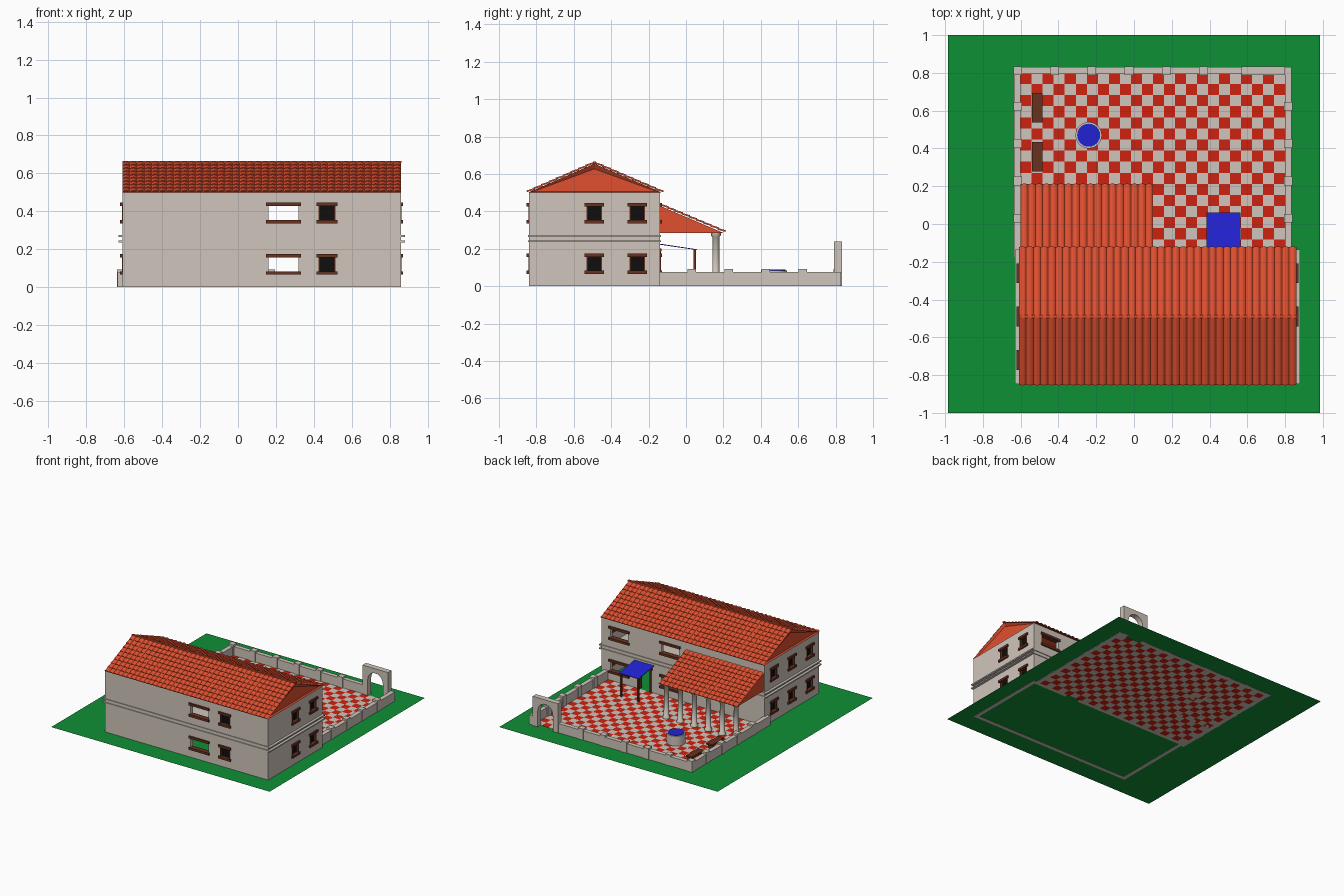
import bpy, bmesh, math
from mathutils import Vector

if "Cube" in bpy.data.objects:
    bpy.data.objects.remove(bpy.data.objects["Cube"])


def material(name, *rgb):
    lin = [((c / 255 + 0.055) / 1.055) ** 2.4 if c > 10 else c / 3300 for c in rgb]
    m = bpy.data.materials.new(name)
    m.use_nodes = True
    m.diffuse_color = (*lin, 1)
    m.node_tree.nodes["Principled BSDF"].inputs["Base Color"].default_value = (*lin, 1)
    return m


STONE = material("pale_stone", 208, 198, 188)
TILE = material("roof_terracotta", 224, 80, 48)
RED = material("floor_red", 206, 34, 16)
GREEN = material("lawn_green", 15, 144, 54)
BLUE = material("blue", 34, 34, 212)
WOOD = material("dark_wood", 104, 50, 32)
BLACK = material("window_black", 14, 14, 14)


def finish(bm, name, *mats):
    me = bpy.data.meshes.new(name)
    bm.to_mesh(me)
    bm.free()
    for m in mats:
        me.materials.append(m)
    ob = bpy.data.objects.new(name, me)
    bpy.context.collection.objects.link(ob)
    return ob


def add_box(bm, lo, hi):
    lo, hi = Vector(lo), Vector(hi)
    vs = bmesh.ops.create_cube(bm, size=1)["verts"]
    for v in vs:
        v.co = Vector([c * s for c, s in zip(v.co, hi - lo)]) + (lo + hi) / 2


def boxes(name, mat, spans):
    bm = bmesh.new()
    for lo, hi in spans:
        add_box(bm, lo, hi)
    return finish(bm, name, mat)


def prism(bm, pts, offset):
    """Extrude a closed outline along an offset."""
    f = bm.faces.new([bm.verts.new(p) for p in pts])
    ext = bmesh.ops.extrude_face_region(bm, geom=[f], use_keep_orig=True)["geom"]
    bmesh.ops.translate(bm, vec=offset, verts=[g for g in ext if isinstance(g, bmesh.types.BMVert)])
    bmesh.ops.recalc_face_normals(bm, faces=bm.faces)


def lathe(name, mat, x, y, profile, sides):
    """Stack of rings given as (radius, height), closed at both ends."""
    bm = bmesh.new()
    rings = [[bm.verts.new((x + r * math.cos(2 * math.pi * i / sides),
                            y + r * math.sin(2 * math.pi * i / sides), z))
              for i in range(sides)] for r, z in profile]
    for a, b in zip(rings, rings[1:]):
        for i in range(sides):
            j = (i + 1) % sides
            bm.faces.new((a[i], a[j], b[j], b[i])).smooth = True
    bm.faces.new(rings[0][::-1])
    bm.faces.new(rings[-1])
    for e in bm.edges:
        if len(e.link_faces) == 2 and e.calc_face_angle(0) > 0.6:
            e.smooth = False
    return finish(bm, name, mat)


# House extents
X0, X1, Y0, Y1, EAVE, T = -0.61, 0.86, -0.84, -0.14, 0.5, 0.03
RIDGE_Y, RIDGE_Z = -0.49, 0.655

# Lawn
bm = bmesh.new()
bmesh.ops.create_grid(bm, x_segments=1, y_segments=1, size=1)
for v in bm.verts:
    v.co = (v.co.x * 0.985, v.co.y, 0.002)
finish(bm, "lawn", GREEN)

# Checkered courtyard floor
COLS, ROWS = 24, 16
bm = bmesh.new()
bmesh.ops.create_grid(bm, x_segments=COLS, y_segments=ROWS, size=1)
for v in bm.verts:
    v.co = (0.1 + v.co.x * 0.7, 0.33 + v.co.y * 0.47, 0.004)
for f in bm.faces:
    c = f.calc_center_median()
    f.material_index = (int((c.x + 0.6) / 1.4 * COLS) + int((0.8 - c.y) / 0.94 * ROWS)) % 2
floor = finish(bm, "courtyard_floor", RED, STONE)
floor.modifiers.new("thickness", "SOLIDIFY").thickness = 0.004

# House walls
WALLS = {
    "front": ((X0, Y0, 0), (X1, Y0 + T, EAVE)),
    "back": ((X0, Y1 - T, 0), (X1, Y1, EAVE)),
    "left": ((X1 - T, Y0 + T, 0), (X1, Y1 - T, EAVE)),
    "right": ((X0, Y0 + T, 0), (X0 + T, Y1 - T, EAVE)),
}


def span(side, u, half, z0, z1, n0, n1):
    """Box on a wall: centre u along it, n measured outward from its surface."""
    if side in ("front", "back"):
        s, y = (-1, Y0) if side == "front" else (1, Y1)
        a, b = sorted((y + s * n0, y + s * n1))
        return (u - half, a, z0), (u + half, b, z1)
    s, x = (1, X1) if side == "left" else (-1, X0)
    a, b = sorted((x + s * n0, x + s * n1))
    return (a, u - half, z0), (b, u + half, z1)


# Openings: side, centre along wall, half width, glazed
OPENINGS = [("front", 0.24, 0.08, False), ("front", 0.47, 0.043, True),
            ("back", 0.24, 0.08, False), ("back", 0.70, 0.08, False)]
OPENINGS += [("left", y, 0.04, True) for y in (-0.49, -0.26)]
OPENINGS += [("right", y, 0.04, True) for y in (-0.72, -0.49, -0.26)]

cuts = {side: [] for side in WALLS}
trim, panes = [], []
for side, u, half, glazed in OPENINGS:
    for z in (0.12, 0.39):
        cuts[side].append(span(side, u, half, z - 0.045, z + 0.045, -0.06, 0.03))
        for dz in (-0.046, 0.046):
            trim.append(span(side, u, half + 0.012, z + dz - 0.009, z + dz + 0.009, -T, 0.012))
        if glazed:
            panes.append(span(side, u, half, z - 0.045, z + 0.045, -0.02, -0.014))
            trim.append(span(side, u - half + 0.003, 0.004, z - 0.045, z + 0.045, -0.02, 0.003))
            trim.append(span(side, u + half - 0.003, 0.004, z - 0.045, z + 0.045, -0.02, 0.003))
cuts["back"].append(span("back", 0.47, 0.055, -0.05, 0.19, -0.06, 0.03))

for side, (lo, hi) in WALLS.items():
    wall = boxes(side + "_wall", STONE, [(lo, hi)])
    cutter = boxes("cutter", STONE, cuts[side])
    cutter.hide_render = True
    mod = wall.modifiers.new("openings", "BOOLEAN")
    mod.object, mod.operation, mod.solver = cutter, "DIFFERENCE", "EXACT"
    bpy.context.view_layer.objects.active = wall
    bpy.ops.object.modifier_apply(modifier=mod.name)
    bpy.data.objects.remove(cutter)

# Door with frame
trim += [span("back", 0.47 + s * 0.055, 0.007, 0, 0.19, -T, 0.006) for s in (-1, 1)]
trim.append(span("back", 0.47, 0.07, 0.185, 0.202, -T, 0.01))
boxes("window_and_door_trim", WOOD, trim)
boxes("window_panes", BLACK, panes)
boxes("upper_floor", STONE, [((X0 + T, Y0 + T, 0.24), (X1 - T, Y1 - T, 0.26))])

# Ledges around the house
ledges = []
for z in (0.235, 0.264):
    for y in (Y0 - 0.006, Y1 - 0.01):
        ledges.append(((X0 - 0.02, y, z), (X1 + 0.02, y + 0.016, z + 0.01)))
    for x in (X0 - 0.02, X1):
        ledges.append(((x, Y0, z), (x + 0.02, Y1, z + 0.01)))
boxes("wall_ledges", STONE, ledges)


def tiled_slope(name, x0, x1, top, low, cols, rows):
    """Rows of overlapping barrel tiles from a top (y, z) to a low (y, z)."""
    bm = bmesh.new()
    top, low = Vector((0, *top)), Vector((0, *low))
    normal = Vector((1, 0, 0)).cross(low - top).normalized()
    if normal.z < 0:
        normal.negate()
    w, seg = (x1 - x0) / cols, 4
    for c in range(cols):
        for r in range(rows):
            rings = []
            for t, lift in ((r / rows, 0.0), ((r + 1.1) / rows, 0.005)):
                p = top.lerp(low, min(t, 1.01))
                rings.append([bm.verts.new(p + Vector((x0 + w * (c + k / seg), 0, 0))
                              + normal * (lift + 0.009 * math.sin(math.pi * k / seg)))
                              for k in range(seg + 1)])
            a, b = rings
            for k in range(seg):
                bm.faces.new((a[k], b[k], b[k + 1], a[k + 1]))
            bm.faces.new(b)
    bmesh.ops.recalc_face_normals(bm, faces=bm.faces)
    return finish(bm, name, TILE)


# Main roof with recessed gables
bm = bmesh.new()
prism(bm, [(X0, Y0 - 0.005, EAVE), (X0, Y1 + 0.012, EAVE), (X0, RIDGE_Y, RIDGE_Z)],
      (X1 - X0, 0, 0))
gables = [f for f in bm.faces if len(f.verts) == 3]
bmesh.ops.inset_individual(bm, faces=gables, thickness=0.028, depth=-0.012)
finish(bm, "main_roof_body", TILE)
tiled_slope("front_roof_tiles", X0, X1, (RIDGE_Y, RIDGE_Z), (Y0 - 0.005, EAVE), 38, 9)
tiled_slope("back_roof_tiles", X0, X1, (RIDGE_Y, RIDGE_Z), (Y1 + 0.012, EAVE), 38, 9)
boxes("roof_ridge", TILE, [((X0, RIDGE_Y - 0.008, RIDGE_Z), (X1 + 0.004, RIDGE_Y + 0.008, RIDGE_Z + 0.011))])

# Porch roof and columns
PX0, PX1 = -0.6, 0.1
bm = bmesh.new()
prism(bm, [(PX0, Y1, 0.285), (PX0, 0.2, 0.285), (PX0, Y1, 0.43)], (PX1 - PX0, 0, 0))
finish(bm, "porch_roof_body", TILE)
tiled_slope("porch_roof_tiles", PX0, PX1, (Y1, 0.432), (0.205, 0.287), 18, 9)
for i in range(6):
    lathe(f"porch_column_{i + 1}", STONE, -0.565 + i * 0.126, 0.16,
          [(0.027, 0), (0.027, 0.018), (0.02, 0.024), (0.018, 0.262), (0.026, 0.27), (0.026, 0.286)], 12)

# Courtyard wall and piers
WX0, WX1, WY = -0.635, 0.835, 0.83
boxes("courtyard_wall", STONE, [
    ((WX0, -0.18, 0), (WX0 + 0.035, WY, 0.077)),
    ((WX1 - 0.035, Y1, 0), (WX1, WY, 0.077)),
    ((WX0 + 0.035, WY - 0.035, 0), (0.57, WY, 0.077)),
    ((0.79, WY - 0.035, 0), (WX1 - 0.035, WY, 0.077))])
piers = []
for i in range(4):
    y = 0.03 + i * 0.198
    piers += [((x, y - 0.023, 0), (x + 0.045, y + 0.023, 0.092)) for x in (WX0 - 0.004, WX1 - 0.041)]
for i in range(5):
    x = -0.42 + i * 0.197
    piers.append(((x - 0.023, WY - 0.041, 0), (x + 0.023, WY + 0.004, 0.092)))
piers.append(((WX0 - 0.004, WY - 0.041, 0), (WX0 + 0.041, WY + 0.004, 0.092)))
boxes("courtyard_wall_piers", STONE, piers)

# Gate arch
CX, R = 0.685, 0.068
outline = [(CX + 0.115, 0), (CX + 0.115, 0.24), (CX - 0.115, 0.24), (CX - 0.115, 0), (CX - R, 0)]
outline += [(CX - R * math.cos(math.pi * k / 12), 0.135 + R * math.sin(math.pi * k / 12)) for k in range(13)]
outline.append((CX + R, 0))
bm = bmesh.new()
prism(bm, [(x, 0.79, z) for x, z in outline], (0, 0.045, 0))
finish(bm, "gate_arch", STONE)

# Awning over the door
bm = bmesh.new()
prism(bm, [(0.385, Y1, 0.222), (0.385, 0.06, 0.193), (0.385, 0.06, 0.197), (0.385, Y1, 0.227)], (0.178, 0, 0))
finish(bm, "awning_cloth", BLUE)
boxes("awning_posts", WOOD, [((x, 0.04, 0), (x + 0.014, 0.054, 0.195)) for x in (0.39, 0.544)])

# Well
lathe("well_wall", STONE, -0.24, 0.47, [(0.07, 0), (0.07, 0.084)], 24)
lathe("well_water", BLUE, -0.24, 0.47, [(0.061, 0.08), (0.061, 0.088)], 24)

# Benches
for i, y in enumerate((0.355, 0.615)):
    parts = [((-0.54, y - 0.078, 0.036), (-0.485, y + 0.078, 0.048))]
    parts += [((-0.535, y + d - 0.008, 0), (-0.49, y + d + 0.008, 0.036)) for d in (-0.055, 0.055)]
    boxes(f"bench_{i + 1}", WOOD, parts)
